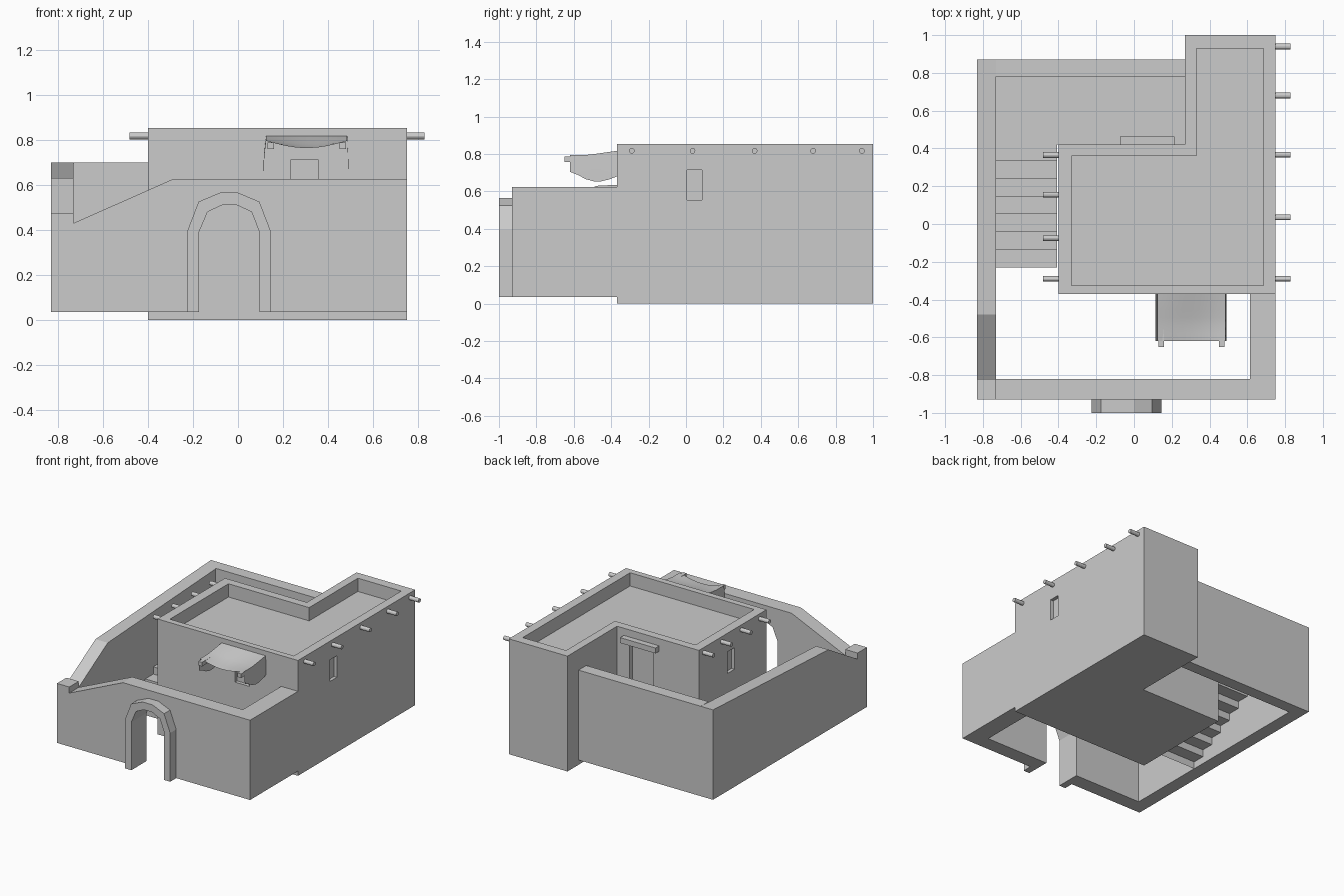
import bpy, bmesh, math
from mathutils import Matrix

if "Cube" in bpy.data.objects:
    bpy.data.objects.remove(bpy.data.objects["Cube"])


def finish(name, bm, fix=True):
    if fix:
        bmesh.ops.recalc_face_normals(bm, faces=bm.faces)
    me = bpy.data.meshes.new(name)
    bm.to_mesh(me)
    bm.free()
    ob = bpy.data.objects.new(name, me)
    bpy.context.collection.objects.link(ob)
    return ob


def place(axis, u, v, t):
    return {'x': (t, u, v), 'y': (u, t, v), 'z': (u, v, t)}[axis]


def prism(name, pts, axis, a, b):
    """Extrude a 2D profile along an axis from a to b."""
    bm = bmesh.new()
    f = bm.faces.new([bm.verts.new(place(axis, u, v, a)) for u, v in pts])
    ext = bmesh.ops.extrude_face_region(bm, geom=[f])
    for v in ext['geom']:
        if isinstance(v, bmesh.types.BMVert):
            v.co['xyz'.index(axis)] = b
    return finish(name, bm)


def box(name, x0, x1, y0, y1, z0, z1):
    return prism(name, [(x0, y0), (x1, y0), (x1, y1), (x0, y1)], 'z', z0, z1)


def sheet(name, rows):
    """Surface through rows of points."""
    bm = bmesh.new()
    vs = [[bm.verts.new(p) for p in r] for r in rows]
    for r, s in zip(vs, vs[1:]):
        for i in range(len(r) - 1):
            bm.faces.new((r[i], r[i + 1], s[i + 1], s[i]))
    return finish(name, bm, False)


def cut(ob, cutter):
    m = ob.modifiers.new("cut", 'BOOLEAN')
    m.operation, m.solver, m.object = 'DIFFERENCE', 'EXACT', cutter
    bpy.context.view_layer.objects.active = ob
    bpy.ops.object.modifier_apply(modifier=m.name)
    bpy.data.objects.remove(cutter)


def ell(x0, x1, xm, y0, y1, ym):
    return [(x0, y0), (x1, y0), (x1, y1), (xm, y1), (xm, ym), (x0, ym)]


# L-shaped house with sunken roof, windows and doorway
house = prism("house", ell(-.40, .75, .27, -.37, 1.0, .42), 'z', 0, .853)
cut(house, prism("roof_cutter", ell(-.33, .685, .33, -.325, .93, .36), 'z', .755, 1))
for c in [(.725, .80, .005, .085, .555, .715),      # right window
          (-.45, -.375, .005, .085, .555, .715),    # left window
          (.235, .355, -.42, -.345, .555, .713),    # front window
          (-.03, .17, .385, .50, .41, .76)]:        # upper door
    cut(house, box("opening_cutter", *c))
box("door_lintel", -.075, .215, .42, .463, .76, .80)

# roof beam ends poking out of both sides
def beam(x, y):
    bm = bmesh.new()
    bmesh.ops.create_cone(bm, cap_ends=True, segments=12, radius1=.015, radius2=.015, depth=.1,
                          matrix=Matrix.Translation((x, y, .817)) @ Matrix.Rotation(math.pi / 2, 4, 'Y'))
    finish("roof_beam", bm)


for y in (-.29, .035, .367, .68, .94):
    beam(.778, y)
for y in (-.29, -.075, .155, .365):
    beam(-.432, y)

# courtyard walls
LOW = .035
prism("left_wall", [(-.93, LOW), (.87, LOW), (.87, .70), (-.48, .63), (-.82, .43),
                    (-.82, .475), (-.93, .475)], 'x', -.83, -.73)
box("back_wall", -.73, .27, .78, .87, LOW, .70)
box("right_wall", .613, .75, -.82, -.37, LOW, .625)

# front wall with arched gateway and its raised surround
inner = [(-.173, LOW), (-.173, .39), (-.135, .48), (-.07, .51), (-.005, .51),
         (.06, .48), (.095, .39), (.095, LOW)]
outer = [(.145, LOW), (.145, .395), (.095, .525), (0, .565), (-.08, .565),
         (-.175, .525), (-.225, .395), (-.225, LOW)]
prism("front_wall", [(-.73, LOW)] + inner + [(.75, LOW), (.75, .625), (-.29, .625), (-.73, .43)],
      'y', -.93, -.82)
prism("arch_surround", inner + outer, 'y', -1.0, -.93)

# stairs along the left side and the landing behind the house
TOP, N = .41, 6
rise, run = (TOP - LOW) / (N + 1), .565 / N
path = [(-.23, LOW)]
for i in range(N):
    z = LOW + rise * (i + 1)
    path += [(-.23 + run * i, z), (-.23 + run * (i + 1), z)]
path.append((.335, TOP))
sheet("stairs", [[(-.73, y, z), (-.408, y, z)] for y, z in path])
prism("landing", [(-.73, .335), (-.408, .335), (-.408, .42), (.27, .42), (.27, .78), (-.73, .78)],
      'z', TOP - .005, TOP)

# cloth awning sagging between two poles
rows = []
for k in range(7):
    t = k / 6
    y = -.37 - .25 * t
    edge = .817 - .022 * min(1, 1.6 * t)
    hem = .68 - .028 * math.sin(math.pi * min(1, t * 1.15)) + .025 * t ** 4
    row = [(.114, y, hem), (.117, y, (hem + edge) / 2), (.125, y, edge)]
    for i in range(1, 8):
        s = i / 8
        row.append((.125 + .36 * s, y, edge - .032 * t * math.sin(math.pi * s)))
    row += [(.485, y, edge), (.488, y, (hem + edge) / 2), (.49, y, hem)]
    rows.append(row)
awning = sheet("awning", rows)
bpy.ops.object.select_all(action='DESELECT')
awning.select_set(True)
bpy.context.view_layer.objects.active = awning
bpy.ops.object.shade_smooth_by_angle(angle=math.radians(40))
for x in (.13, .45):
    box("awning_pole", x, x + .03, -.65, -.37, .758, .788)
